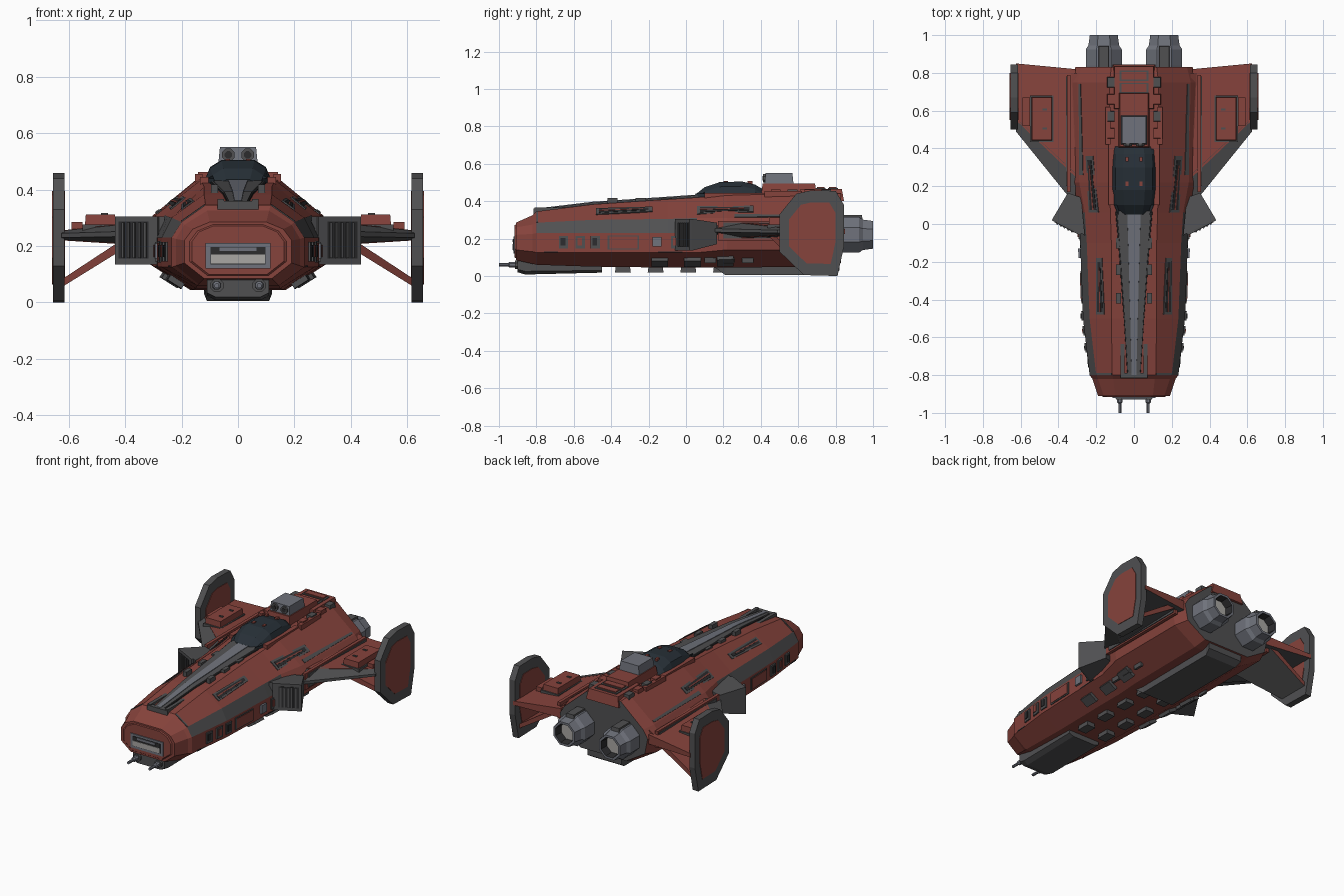
import bpy, bmesh, math
from mathutils import Vector

cube = bpy.data.objects.get("Cube")
if cube:
    bpy.data.objects.remove(cube, do_unlink=True)


def material(name, r, g, b):
    m = bpy.data.materials.new(name)
    m.use_nodes = True
    m.diffuse_color = (r, g, b, 1)
    m.node_tree.nodes["Principled BSDF"].inputs["Base Color"].default_value = (r, g, b, 1)
    return m


RED = material("rust red", .24, .056, .045)
GREY = material("dark grey", .08, .08, .083)
STEEL = material("steel grey", .16, .17, .2)
GLASS = material("canopy glass", .02, .029, .038)
BLACK = material("recess black", .025, .025, .027)
LAMP = material("pale lamp", .4, .39, .37)


def loft(name, rings, mats, rule=None, caps=(0, 0)):
    """Skin matching rings of points and close both ends."""
    mats = mats if isinstance(mats, list) else [mats]
    bm = bmesh.new()
    rows = [[bm.verts.new(p) for p in ring] for ring in rings]
    n = len(rows[0])
    for k in range(len(rows) - 1):
        for j in range(n):
            i = (j + 1) % n
            f = bm.faces.new((rows[k][j], rows[k][i], rows[k + 1][i], rows[k + 1][j]))
            f.material_index = rule(k, j) if rule else 0
    for row, c in ((rows[0], caps[0]), (rows[-1], caps[1])):
        bm.faces.new(row).material_index = c
    bmesh.ops.recalc_face_normals(bm, faces=bm.faces)
    me = bpy.data.meshes.new(name)
    bm.to_mesh(me)
    bm.free()
    for m in mats:
        me.materials.append(m)
    ob = bpy.data.objects.new(name, me)
    bpy.context.collection.objects.link(ob)
    return ob


def box(name, x, y, z, mat, taper=0):
    ring = lambda h, t: [(x[0] + t, y[0] + t, h), (x[1] - t, y[0] + t, h),
                         (x[1] - t, y[1] - t, h), (x[0] + t, y[1] - t, h)]
    return loft(name, [ring(z[0], 0), ring(z[1], taper)], mat)


def pair(name, x, y, z, mat, taper=0):
    box("left_" + name, x, y, z, mat, taper)
    box("right_" + name, (-x[1], -x[0]), y, z, mat, taper)


def sides(name, rings, mats, **kw):
    for label, s in (("left_", 1), ("right_", -1)):
        loft(label + name, [[(s * p[0], p[1], p[2]) for p in r] for r in rings], mats, **kw)


def tube(name, x, z, stops, mats, n=8, rule=None, caps=(0, 0)):
    """Lathe round the y axis; stops are (y, radius)."""
    turn = [math.tau * (i + .5) / n for i in range(n)]
    return loft(name, [[(x + r * math.cos(a), y, z + r * math.sin(a)) for a in turn]
                       for y, r in stops], mats, rule, caps)


# Hull: stations hold y, then (x, z) of top edge, shoulder, waist, chine, keel
STATIONS = [
    (-.91, (.1, .285), (.16, .26), (.19, .22), (.19, .14), (.12, .085)),
    (-.82, (.11, .325), (.19, .275), (.22, .225), (.22, .13), (.14, .065)),
    (-.80, (.115, .345), (.2, .285), (.235, .23), (.235, .125), (.145, .06)),
    (-.5, (.12, .383), (.235, .3), (.27, .23), (.27, .125), (.15, .05)),
    (-.1, (.12, .41), (.25, .305), (.285, .23), (.285, .125), (.16, .045)),
    (.06, (.125, .42), (.26, .31), (.29, .23), (.29, .125), (.16, .045)),
    (.22, (.13, .435), (.29, .31), (.33, .26), (.32, .14), (.17, .045)),
    (.75, (.13, .45), (.3, .31), (.34, .26), (.32, .14), (.17, .05)),
    (.83, (.12, .44), (.28, .3), (.31, .25), (.29, .15), (.16, .07)),
]
rings = [[(x, s[0], z) for x, z in s[1:]] + [(-x, s[0], z) for x, z in reversed(s[1:])]
         for s in STATIONS]
loft("hull", rings, [RED, GREY],
     lambda k, j: 1 if j in (1, 7) and 2 <= k <= 4 else 0, (0, 1))


def skin(y, seg, t, lift):
    """Point on the left flank of the hull, raised along the flank normal."""
    for a, b in zip(STATIONS, STATIONS[1:]):
        if a[0] <= y <= b[0]:
            u = (y - a[0]) / (b[0] - a[0])
            p, q = [Vector(a[i]).lerp(Vector(b[i]), u) for i in (seg + 1, seg + 2)]
            d = (q - p).normalized()
            c = p.lerp(q, t) + Vector((-d.y, d.x)) * lift
            return (c.x, y, c.y)


def plate(name, y0, y1, seg, t0, t1, mat, lift=.006, squeeze=0):
    ring = lambda y, k: [skin(y, seg, t0 + k, -.012), skin(y, seg, t1 - k, -.012),
                         skin(y, seg, t1 - k, lift), skin(y, seg, t0 + k, lift)]
    sides(name, [ring(y0, 0), ring(y1, squeeze)], mat)


# Long louvred slots on the upper flanks
for name, y, t in (("front_slot", -.48, .3), ("rear_slot", .06, .45)):
    plate(name + "_frame", y, y + .3, 0, t, t + .38, GREY, .005, .07)
    plate(name + "_opening", y + .015, y + .28, 0, t + .07, t + .31, BLACK, .007, .06)
    plate(name + "_bar", y + .015, y + .25, 0, t + .16, t + .21, RED, .009, .01)
plate("flank_stripe", .26, .74, 0, .86, .98, GREY, .004, .03)
plate("nose_seam", -.8, -.79, 0, .02, .98, GREY, .004)

# Equipment along the vertical sides
for i, y in enumerate((-.68, -.59, -.51, -.08)):
    plate(f"side_hatch_{i}", y, y + .05, 2, .15, .8, GREY, .008)
    plate(f"side_hatch_core_{i}", y + .01, y + .035, 2, .25, .65, RED if i % 2 else BLACK, .012)
plate("side_panel", -.42, -.25, 2, .12, .85, GREY, .005)
plate("side_panel_face", -.41, -.26, 2, .18, .78, RED, .008)
plate("side_port", -.18, -.13, 2, .2, .7, STEEL, .012)
plate("side_rail", -.76, -.02, 2, .94, 1, BLACK, .004)

# Nose face with framed light strip
octagon = lambda y, k: [(s * x * k, y, .19 + (z - .19) * k) for s, order in ((1, 1), (-1, -1))
                        for x, z in STATIONS[0][1:][::order]]
loft("nose_step", [octagon(-.91, .9), octagon(-.916, .86)], RED)
box("lamp_frame", (-.115, .115), (-.922, -.9), (.12, .21), STEEL)
box("lamp_recess", (-.097, .097), (-.925, -.9), (.135, .197), BLACK)
box("lamp_strip", (-.095, .095), (-.928, -.9), (.138, .17), LAMP)
box("lamp_bar", (-.065, .065), (-.928, -.9), (.182, .195), STEEL)

# Chin pod, twin guns and belly
loft("chin_pod", [[(-.11, y, t), (.11, y, t), (.11, y, m), (.08, y, b), (-.08, y, b), (-.11, y, m)]
                  for y, t, m, b in ((-.9, .08, .035, .02), (-.86, .085, .025, .008),
                                     (-.45, .07, .03, .018))], GREY)
for label, s in (("left", 1), ("right", -1)):
    tube(label + "_gun_barrel", s * .075, .06, [(-1, .009), (-.95, .009), (-.945, .015), (-.88, .017)], STEEL)
    tube(label + "_gun_collar", s * .075, .06, [(-.915, .025), (-.88, .025)], GREY)
loft("belly_fairing", [[(-w, y, z), (w, y, z), (w, y, .07), (-w, y, .07)]
                       for w, y, z in ((.12, .15, .05), (.11, .21, .005), (.11, .78, .005),
                                       (.12, .82, .03))], GREY)
for i in range(4):
    y = -.38 + i * .175
    pair(f"belly_block_{i}", (.045, .105), (y, y + .085), (.018, .06), GREY, .006)
    if i:
        plate(f"keel_block_{i}", y + .02, y + .11, 3, .35, .75, GREY, .02)
for i in range(3):
    pair(f"vent_fin_{i}", (.235, .25), (.1 + i * .1, .16 + i * .1), (.07, .12), GREY)

# Dorsal spine running up to the cockpit
spine = lambda w, lift: [[(-x, y, z - .03), (x, y, z - .03), (x * .9, y, z + lift), (-x * .9, y, z + lift)]
                         for x, y, z in ((.035 * w, -.8, .347), (.055 * w, -.5, .383),
                                         (.085 * w, -.1, .41), (.1 * w, .07, .422))]
loft("spine_edge", spine(1.08, .004), BLACK)
loft("spine", spine(1, .01), GREY)
loft("spine_ridge", spine(.4, .014), STEEL)
pair("spine_front_rail", (.05, .072), (-.81, -.55), (.31, .366), GREY)
box("spine_front_cap", (-.072, .072), (-.815, -.79), (.31, .36), GREY)
for i, y in enumerate((-.42, -.27, -.13)):
    pair(f"spine_clamp_{i}", (.07, .095), (y, y + .055), (.38, .418), GREY)

# Faceted canopy
loft("canopy", [[(-w, y, .41), (w, y, .41), (w, y, .44), (w * .86, y, z - .025), (w * .5, y, z),
                 (-w * .5, y, z), (-w * .86, y, z - .025), (-w, y, .44)]
                for y, w, z in ((.05, .085, .435), (.1, .105, .475), (.18, .115, .502),
                                (.3, .115, .505), (.37, .11, .488), (.41, .1, .465))], GLASS)
pair("canopy_rail", (.105, .135), (.1, .42), (.41, .445), RED)
for i, y in enumerate((.2, .33)):
    pair(f"canopy_mark_{i}", (.028, .045), (y, y + .025), (.49, .508), RED)

# Twin-lens turret on its mount
box("turret_mount", (-.085, .085), (.4, .7), (.42, .495), RED, .01)
box("turret", (-.07, .07), (.42, .575), (.49, .55), STEEL, .006)
for label, s in (("left", 1), ("right", -1)):
    tube(label + "_lens", s * .034, .523, [(.413, .024), (.43, .024)], GREY)
    tube(label + "_lens_core", s * .034, .523, [(.41, .014), (.43, .014)], BLACK)

# Engine deck with vents and side clamps
box("engine_deck", (-.115, .115), (.6, .845), (.4, .465), RED, .012)
for i, y in enumerate((.7, .765)):
    box(f"deck_vent_frame_{i}", (-.078, .078), (y - .007, y + .047), (.45, .47), GREY)
    box(f"deck_vent_{i}", (-.066, .066), (y, y + .04), (.45, .476), RED)
for i in range(4):
    y = .45 + i * .09
    pair(f"deck_clamp_{i}", (.1, .145), (y, y + .06), (.41, .462), GREY if i % 2 else RED, .004)
pair("deck_bracket", (.125, .152), (.42, .62), (.4, .455), RED)

# Octagonal engines with recessed glow
for label, s in (("left", 1), ("right", -1)):
    tube(label + "_engine", s * .16, .22,
         [(.76, .095), (.84, .103), (.925, .103), (.945, .088), (1, .08), (1, .065), (.95, .058)],
         [STEEL, BLACK, LAMP], rule=lambda k, j: 1 if k == 5 else 0, caps=(0, 2))
    box(label + "_engine_cover", (s * .16 - .03, s * .16 + .03), (.8, .945), (.29, .326), GREY, .004)

# Angled side intakes with upright slats
inner, outer = Vector((.26, -.06)), Vector((.43, .03))
def slab(a, b, z0, z1, out):
    """Upright slab spanning fractions a to b of the intake mouth."""
    push = Vector((.09, -.17)).normalized() * out
    p, q = [inner.lerp(outer, t) for t in (a, b)]
    ring = lambda d: [(p.x + d.x, p.y + d.y, z0), (q.x + d.x, q.y + d.y, z0),
                      (q.x + d.x, q.y + d.y, z1), (p.x + d.x, p.y + d.y, z1)]
    return [ring(Vector((0, 0))), ring(push)]
mouth = slab(0, 1, .135, .305, 0)[0]
sides("intake", [mouth, [(.28, .14, .17), (.35, .165, .17), (.35, .165, .285), (.28, .14, .285)]], GREY)
sides("intake_rim", slab(.12, 1, .135, .305, .012), GREY)
sides("intake_opening", slab(.3, .92, .155, .287, .014), BLACK)
for i in range(5):
    t = .34 + i * .115
    sides(f"intake_slat_{i}", slab(t, t + .05, .158, .284, .019), GREY)

# Wings: red panel behind a grey leading edge
def wing_ring(x, y0, y1, b0, b1, t0, t1):
    return [(x, y0, b0), (x, y1, b1), (x, y1, t1), (x, y0, t0)]
sides("wing", [wing_ring(.31, .25, .82, .2, .215, .29, .275),
               wing_ring(.625, .55, .85, .22, .225, .255, .25)], [RED, GREY],
      rule=lambda k, j: 1 if j == 0 else 0)
sides("wing_leading_edge", [wing_ring(.31, .1, .27, .235, .2, .255, .29),
                            wing_ring(.625, .49, .56, .23, .22, .245, .255)], GREY)
pair("wing_root_plate", (.335, .355), (.17, .79), (.19, .295), RED)
pair("wing_root_seam", (.345, .36), (.2, .78), (.2, .285), GREY)
pair("wing_pod", (.43, .545), (.44, .675), (.24, .312), RED, .006)
pair("wing_pod_seam", (.425, .55), (.435, .68), (.24, .276), GREY)
pair("wing_pod_step", (.55, .59), (.52, .67), (.24, .285), RED)
for i, y in enumerate((.5, .6)):
    pair(f"wing_pod_latch_{i}", (.46, .485), (y, y + .012), (.3, .317), GREY)
sides("wing_strut", [wing_ring(.3, .4, .8, .255, .255, .295, .295),
                     wing_ring(.615, .6, .8, .06, .06, .088, .088)], [RED, GREY],
      rule=lambda k, j: 1 if j == 0 else 0)

# Tall end plates with red inset on both faces
OUTLINE = [(.5, .13), (.5, .33), (.59, .44), (.67, .458), (.8, .455), (.845, .38),
           (.845, .16), (.81, 0), (.63, .005)]
slice_at = lambda x, k: [(x, .68 + (y - .68) * k, .23 + (z - .23) * k) for y, z in OUTLINE]
sides("end_plate", [slice_at(.615, 1), slice_at(.655, 1)], GREY)
sides("end_plate_inset", [slice_at(.612, .72), slice_at(.658, .72)], RED)
